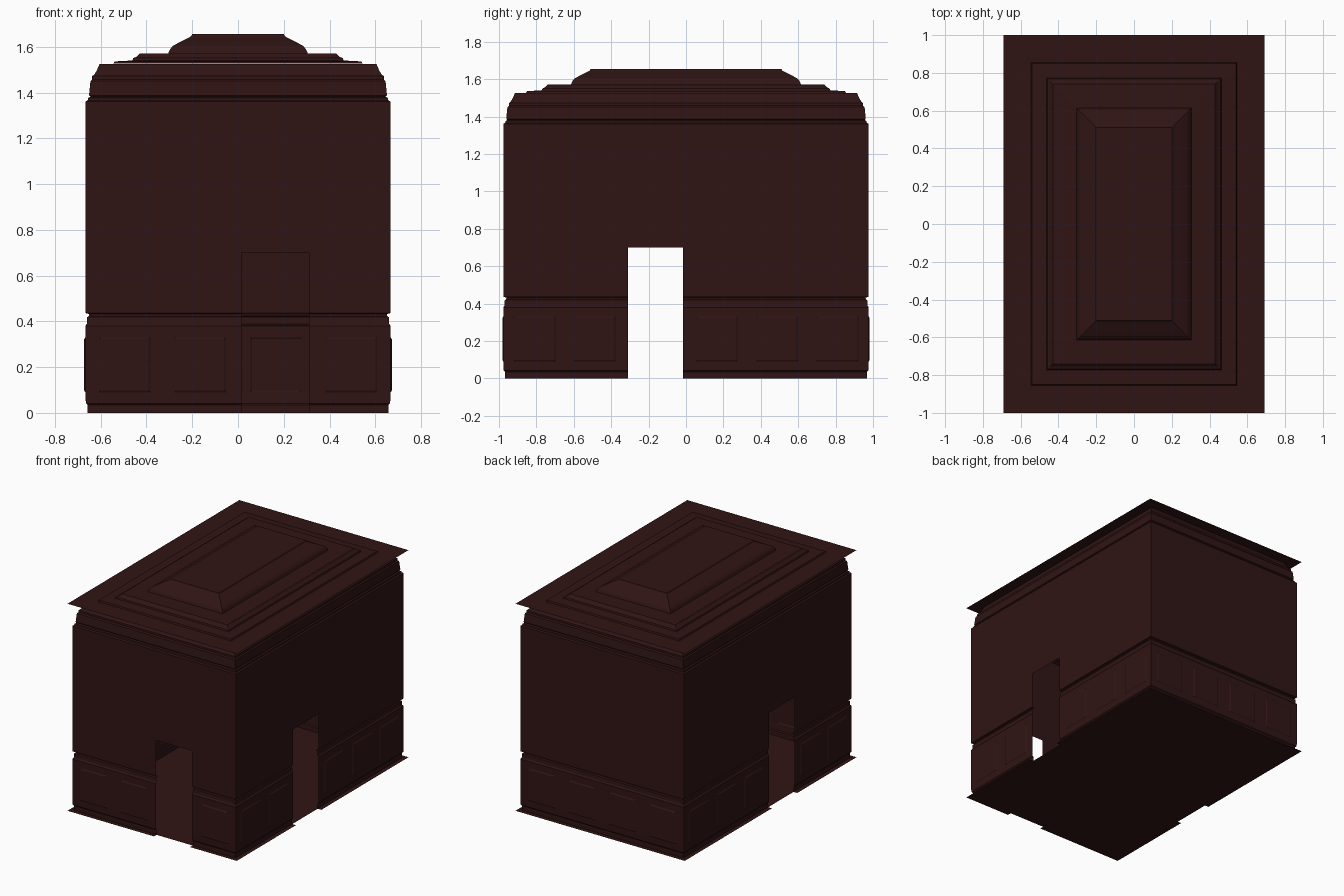
import bpy, bmesh

if "Cube" in bpy.data.objects:
    bpy.data.objects.remove(bpy.data.objects["Cube"])

DY = 0.31            # the room is this much longer (half size) in y than in x
DOOR_H = 0.70
DOOR = (0.015, 0.31)

mat = bpy.data.materials.new("dark_red_wood")
mat.diffuse_color = (0.03, 0.007, 0.007, 1)
mat.use_nodes = True
mat.node_tree.nodes["Principled BSDF"].inputs["Base Color"].default_value = mat.diffuse_color


def finish(name, bm):
    bmesh.ops.remove_doubles(bm, verts=bm.verts, dist=0.0001)
    mesh = bpy.data.meshes.new(name)
    bm.to_mesh(mesh)
    bm.free()
    mesh.materials.append(mat)
    ob = bpy.data.objects.new(name, mesh)
    bpy.context.collection.objects.link(ob)
    return ob


def place(side, t, a, z):
    """Point on a wall: t along the wall, a = half width of the room there."""
    b = a + DY
    return {"front": (t, -b, z), "back": (-t, b, z),
            "right": (a, t, z), "left": (-a, -t, z)}[side]


# Panel centres and door spans, measured along each wall
SHORT = [-0.495, -0.165, 0.165, 0.495]
LONG = [-0.81, -0.488, -0.163, 0.163, 0.488, 0.81]
WALLS = {
    "front": (SHORT, DOOR),
    "back": (SHORT, None),
    "right": (LONG, (-DOOR[1], -DOOR[0])),
    "left": (LONG, DOOR),
}
PANEL_HALF = 0.112
PANEL_Z = (0.09, 0.33)


def quad(bm, pts):
    bm.faces.new([bm.verts.new(p) for p in pts])


def panel(bm, side, t0, t1, a, z0, z1):
    """Sunken panel with a narrow bevelled edge (sunk away from the room)."""
    e, d = 0.008, 0.005
    outer = [place(side, *p) for p in
             ((t0, a, z0), (t1, a, z0), (t1, a, z1), (t0, a, z1))]
    inner = [place(side, *p) for p in
             ((t0 + e, a + d, z0 + e), (t1 - e, a + d, z0 + e),
              (t1 - e, a + d, z1 - e), (t0 + e, a + d, z1 - e))]
    for i in range(4):
        j = (i + 1) % 4
        quad(bm, (outer[i], outer[j], inner[j], inner[i]))
    quad(bm, inner)


def wall_band(name, profile, panels=False):
    """Sweep a profile of (half width, z) around the room, leaving door gaps."""
    bm = bmesh.new()
    for side, (centres, door) in WALLS.items():
        spans = []
        if panels:
            spans = [(c - PANEL_HALF, c + PANEL_HALF) for c in centres
                     if not (door and door[0] < c < door[1])]
        cuts = sorted([t for s in spans for t in s] + list(door or ()))
        for (a0, z0), (a1, z1) in zip(profile, profile[1:]):
            extra = DY if side in ("left", "right") else 0
            low = [-a0 - extra] + cuts + [a0 + extra]
            high = [-a1 - extra] + cuts + [a1 + extra]
            for i in range(len(low) - 1):
                mid = (low[i] + low[i + 1]) / 2
                if door and door[0] < mid < door[1] and z1 <= DOOR_H:
                    continue
                if (z0, z1) == PANEL_Z and (low[i], low[i + 1]) in spans:
                    panel(bm, side, low[i], low[i + 1], a0, z0, z1)
                    continue
                quad(bm, (place(side, low[i], a0, z0),
                          place(side, low[i + 1], a0, z0),
                          place(side, high[i + 1], a1, z1),
                          place(side, high[i], a1, z1)))
    return finish(name, bm)


# Baseboard, panelling and chair rail
wall_band("wainscot", [
    (0.658, 0), (0.658, 0.035), (0.665, 0.042), (0.667, 0.09), (0.667, 0.33),
    (0.667, 0.38), (0.66, 0.39), (0.659, 0.418), (0.652, 0.424),
    (0.65, 0.432), (0.667, 0.436)], panels=True)

# Plain upper walls
wall_band("upper_walls", [(0.667, 0.436), (0.667, DOOR_H), (0.667, 1.36)])

# Crown moulding
wall_band("crown_moulding", [
    (0.667, 1.36), (0.657, 1.366), (0.655, 1.376), (0.645, 1.381),
    (0.651, 1.388), (0.645, 1.45), (0.637, 1.458), (0.637, 1.472),
    (0.627, 1.48), (0.618, 1.495), (0.609, 1.515), (0.605, 1.525)])

# Ceiling: stepped rectangular tray rising to a flat centre
steps = [(0.69, 1.526), (0.545, 1.526), (0.54, 1.536), (0.462, 1.54),
         (0.458, 1.55), (0.445, 1.556), (0.43, 1.57), (0.305, 1.571),
         (0.297, 1.59), (0.283, 1.605), (0.255, 1.62), (0.225, 1.635),
         (0.205, 1.646), (0.2, 1.655)]
bm = bmesh.new()
rings = [[bm.verts.new((sx * a, sy * (a + DY), z))
          for sx, sy in ((-1, -1), (1, -1), (1, 1), (-1, 1))] for a, z in steps]
for r0, r1 in zip(rings, rings[1:]):
    for i in range(4):
        j = (i + 1) % 4
        bm.faces.new((r0[i], r0[j], r1[j], r1[i]))
bm.faces.new(rings[-1])
finish("tray_ceiling", bm)

# Floor: main slab plus a rim under the walls, notched at the doorways
bm = bmesh.new()
IN, OUT = 0.66, 0.69
quad(bm, [(sx * IN, sy * (IN + DY), 0)
          for sx, sy in ((-1, -1), (1, -1), (1, 1), (-1, 1))])
for side, (_, door) in WALLS.items():
    extra = DY if side in ("left", "right") else 0
    cuts = list(door or ())
    low = [-IN - extra] + cuts + [IN + extra]
    high = [-OUT - extra] + cuts + [OUT + extra]
    for i in range(len(low) - 1):
        if door and i == 1:
            continue
        quad(bm, (place(side, low[i], IN, 0), place(side, low[i + 1], IN, 0),
                  place(side, high[i + 1], OUT, 0), place(side, high[i], OUT, 0)))
finish("floor", bm)
